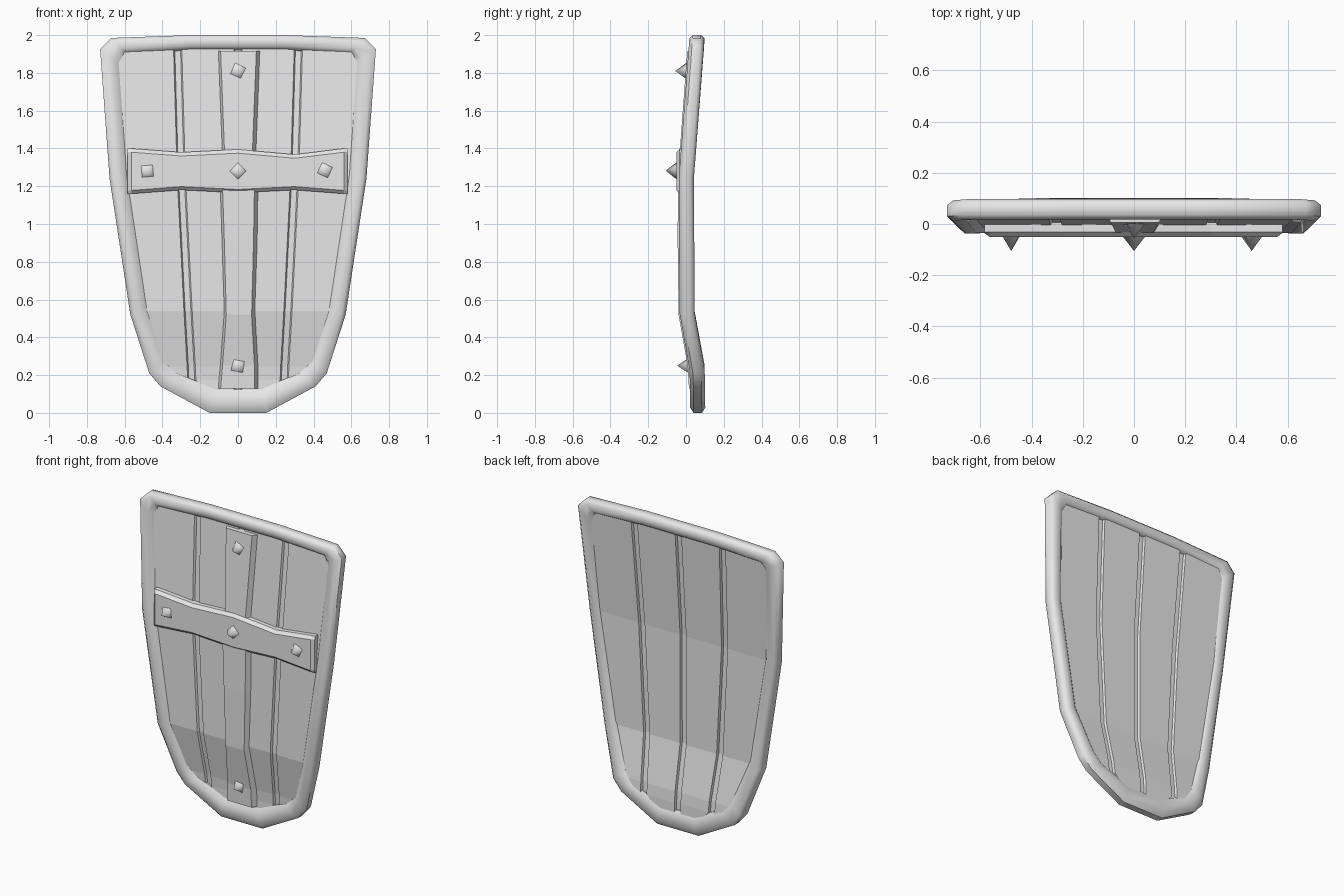
import bpy, bmesh
from math import radians

cube = bpy.data.objects.get("Cube")
if cube:
    bpy.data.objects.remove(cube, do_unlink=True)

grey = bpy.data.materials.new("plain_grey")
grey.use_nodes = True
grey.diffuse_color = (0.8, 0.8, 0.8, 1)
grey.node_tree.nodes["Principled BSDF"].inputs["Base Color"].default_value = (0.8, 0.8, 0.8, 1)


def lerp(knots, v):
    """Piecewise linear lookup."""
    if v <= knots[0][0]:
        return knots[0][1]
    for (a, p), (b, q) in zip(knots, knots[1:]):
        if v <= b:
            return p + (q - p) * (v - a) / (b - a)
    return knots[-1][1]


def loft(name, rings, closed=False):
    """Skin a row of equal rings, capped at the ends unless closed."""
    bm = bmesh.new()
    rows = [[bm.verts.new(p) for p in ring] for ring in rings]
    n = len(rows[0])
    pairs = list(zip(rows, rows[1:]))
    if closed:
        pairs.append((rows[-1], rows[0]))
    else:
        bm.faces.new(rows[0])
        bm.faces.new(rows[-1])
    for a, b in pairs:
        for i in range(n):
            j = (i + 1) % n
            bm.faces.new((a[i], a[j], b[j], b[i]))
    bmesh.ops.recalc_face_normals(bm, faces=bm.faces)
    mesh = bpy.data.meshes.new(name)
    bm.to_mesh(mesh)
    bm.free()
    mesh.materials.append(grey)
    obj = bpy.data.objects.new(name, mesh)
    bpy.context.collection.objects.link(obj)
    return obj


def smooth(obj, angle):
    bpy.ops.object.select_all(action="DESELECT")
    obj.select_set(True)
    bpy.context.view_layer.objects.active = obj
    bpy.ops.object.shade_smooth_by_angle(angle=radians(angle))


# Front-to-back bend of the whole shield, by height
BEND = [(0, .062), (.2, .06), (.28, .05), (.55, 0), (1.25, .002), (2, .058)]


def bend(z):
    return lerp(BEND, z)


# Rim: outer and inner outline of one half, swept with a bevelled section
OUTER = [(.15, 0), (.41, .14), (.47, .21), (.57, .52), (.68, 1.24),
         (.73, 1.925), (.67, 1.985), (.25, 2)]
INNER = [(.12, .125), (.32, .21), (.385, .28), (.48, .56), (.59, 1.26),
         (.625, 1.85), (.595, 1.905), (.25, 1.92)]
SECTION = [(0, .022), (0, -.022), (.22, -.04), (.7, -.038), (1, -.015),
           (1, .018), (.75, .038), (.22, .04)]
half = list(zip(OUTER, INNER))
rings = []
for side, points in ((1, half), (-1, half[::-1])):
    for (ox, oz), (ix, iz) in points:
        rings.append([(side * (ox + (ix - ox) * t), bend(oz) + y, oz + (iz - oz) * t)
                      for t, y in SECTION])
smooth(loft("rim", rings, closed=True), 50)

# Planks: four boards with narrow gaps, their ends tucked into the rim
WIDTH = [(.06, .135), (.175, .365), (.245, .43), (.54, .525), (1.25, .635),
         (1.89, .68), (1.945, .63)]
SEAM = [(.2, .245), (.55, .265), (1.25, .3), (1.95, .32)]
GAP, BEVEL = .014, .008


def board(name, rows, edges, front, back, bevel=BEVEL):
    rings = []
    for z in rows:
        a, b = edges(z)
        y = bend(z)
        rings.append([(a + bevel, y + front, z), (b - bevel, y + front, z), (b, y, z),
                      (b - bevel, y + back, z), (a + bevel, y + back, z), (a, y, z)])
    return loft(name, rings)


heights = [z for z, w in WIDTH]
for side, label in ((1, "left"), (-1, "right")):
    def inner_edges(z):
        e = sorted((side * GAP, side * min(lerp(SEAM, z) - GAP, lerp(WIDTH, z))))
        return e

    def outer_edges(z):
        return sorted((side * (lerp(SEAM, z) + GAP), side * lerp(WIDTH, z)))

    board("inner_plank_" + label, heights, inner_edges, -.015, .028)
    board("outer_plank_" + label, heights[1:], outer_edges, -.015, .028)

# Thin sheet closing the gaps between the planks
board("backing_sheet", heights, lambda z: (-lerp(WIDTH, z) + .02, lerp(WIDTH, z) - .02),
      -.002, .012, 0)

# Upright strap with sloping sides and slightly uneven width
STRAP = [(.13, -.11, .115), (.25, -.1, .115), (.52, -.08, .1), (.9, -.09, .11),
         (1.2, -.1, .115), (1.4, -.09, .105), (1.915, -.11, .125)]
rings = []
for z, a, b in STRAP:
    y = bend(z)
    rings.append([(a, y, z), (a + .018, y - .045, z), (b - .028, y - .045, z), (b, y, z)])
loft("upright_strap", rings)

# Crossbar with chamfered edges and a wavy outline
BAR = [(-.585, 1.4, 1.16), (-.565, 1.4, 1.16), (-.3, 1.38, 1.18), (0, 1.395, 1.165),
       (.3, 1.368, 1.18), (.56, 1.4, 1.16), (.58, 1.4, 1.16)]
rings = []
for x, top, low in BAR:
    y = -.035 if abs(x) > .57 else -.05
    rings.append([(x, .005, top), (x, -.032, top), (x, y, top - .02),
                  (x, y, low + .018), (x, -.032, low), (x, .005, low)])
loft("crossbar", rings)

# Pyramid studs, each turned a little differently
STUDS = [("top", 0, 1.81, -20), ("right", -.48, 1.28, -50), ("centre", 0, 1.28, 0),
         ("left", .46, 1.285, -20), ("bottom", 0, .25, -33)]
for label, x, z, turn in STUDS:
    base = -.05 if 1.2 < z < 1.4 else bend(z) - .045
    bpy.ops.mesh.primitive_cone_add(vertices=4, radius1=.047, radius2=0, depth=.06,
                                    location=(x, base - .025, z),
                                    rotation=(radians(90), radians(turn), 0))
    stud = bpy.context.object
    stud.name = "stud_" + label
    stud.data.materials.append(grey)
    smooth(stud, 88)
